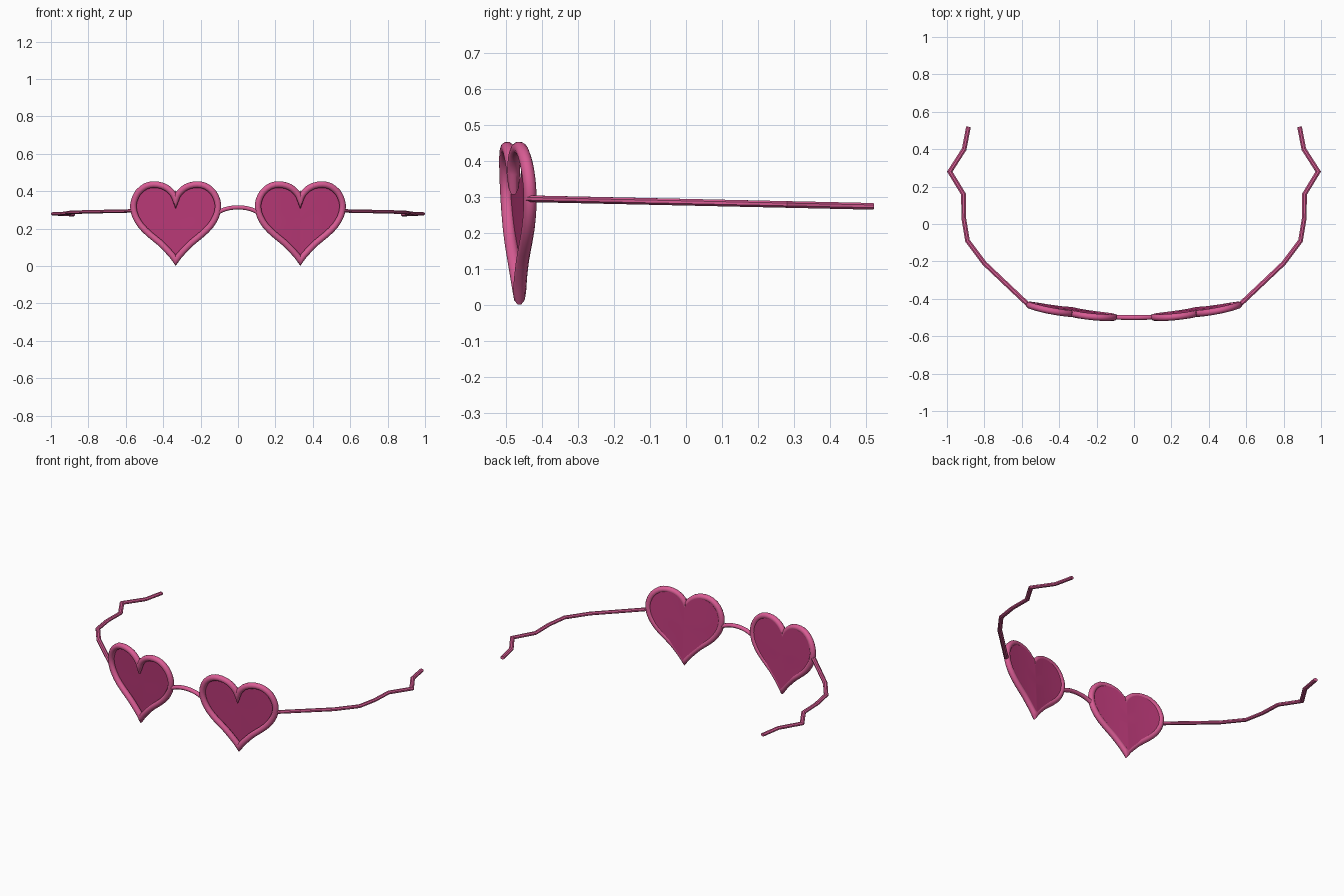
import bpy, bmesh, math
from mathutils import Vector

if "Cube" in bpy.data.objects:
    bpy.data.objects.remove(bpy.data.objects["Cube"])


def material(name, rgb):
    m = bpy.data.materials.new(name)
    m.diffuse_color = (*rgb, 1)
    m.use_nodes = True
    m.node_tree.nodes["Principled BSDF"].inputs["Base Color"].default_value = m.diffuse_color
    return m


PINK = material("frame pink", (0.69, 0.107, 0.296))
BERRY = material("lens berry", (0.50, 0.042, 0.19))
CX = 0.333  # heart centre


def bend(x, z):
    """Depth of the wrapped front face."""
    return -0.5 + 0.215 * x * x + 0.05 * (0.3 - z)


def finish(name, bm, mat, mirror, angle):
    bmesh.ops.recalc_face_normals(bm, faces=bm.faces)
    me = bpy.data.meshes.new(name)
    bm.to_mesh(me)
    bm.free()
    ob = bpy.data.objects.new(name, me)
    bpy.context.collection.objects.link(ob)
    me.materials.append(mat)
    bpy.ops.object.select_all(action='DESELECT')
    ob.select_set(True)
    bpy.context.view_layer.objects.active = ob
    bpy.ops.object.shade_smooth_by_angle(angle=math.radians(angle))
    if mirror:
        mod = ob.modifiers.new("mirror", 'MIRROR')
        mod.use_mirror_merge = False
    return ob


def tube(name, pts, up, r_side, r_up, sides, closed=False, mirror=True, angle=40):
    """Sweep an ellipse along a path with mitred corners."""
    bm = bmesh.new()
    pts = [Vector(p) for p in pts]
    n = len(pts)
    rings = []
    for i, p in enumerate(pts):
        a = pts[i - 1] if (closed or i > 0) else None
        b = pts[(i + 1) % n] if (closed or i < n - 1) else None
        d1 = (p - a).normalized() if a else (b - p).normalized()
        d2 = (b - p).normalized() if b else d1
        t = (d1 + d2).normalized()
        side = t.cross(Vector(up)).normalized()
        v = side.cross(t)
        s = r_side / max(t.dot(d1), 0.3)
        ring = []
        for k in range(sides):
            w = math.tau * (k + 0.5) / sides
            ring.append(bm.verts.new(p + side * s * math.cos(w) + v * r_up * math.sin(w)))
        rings.append(ring)
    for i in range(n if closed else n - 1):
        q, w = rings[i], rings[(i + 1) % n]
        for k in range(sides):
            j = (k + 1) % sides
            bm.faces.new((q[k], q[j], w[j], w[k]))
    if not closed:
        bm.faces.new(rings[0])
        bm.faces.new(rings[-1])
    return finish(name, bm, PINK, mirror, angle)


def smooth_path(pts, steps):
    """Catmull-Rom subdivision of an open path."""
    pts = [Vector(p) for p in pts]
    ext = [2 * pts[0] - pts[1]] + pts + [2 * pts[-1] - pts[-2]]
    out = []
    for i in range(1, len(ext) - 2):
        a, b, c, d = ext[i - 1:i + 3]
        for k in range(steps):
            t = k / steps
            out.append(0.5 * (2 * b + (c - a) * t + (2 * a - 5 * b + 4 * c - d) * t * t
                              + (3 * b - a - 3 * c + d) * t ** 3))
    return out + [pts[-1]]


# heart outline: right half from notch to tip, then mirrored
half = smooth_path([(0, .355), (.012, .382), (.04, .412), (.075, .43), (.117, .436),
                    (.16, .427), (.2, .395), (.222, .35), (.226, .31), (.215, .265),
                    (.185, .215), (.14, .17), (.085, .125), (.045, .085),
                    (.018, .055), (0, .031)], 2)
heart = half + [Vector((-p.x, p.y)) for p in reversed(half[1:-1])]

# heart rims
tube("heart_rim", [(CX + p.x, bend(CX + p.x, p.y), p.y) for p in heart],
     (0, 1, 0), 0.018, 0.018, 10, closed=True, angle=60)

# lenses: concentric rings, set to the back of the rim with a soft centre keel
bm = bmesh.new()
mid = Vector((0, 0.25))


def lens_vert(p):
    keel = 0.010 * (1 - abs(p.x) / 0.23)
    return bm.verts.new((CX + p.x, bend(CX + p.x, p.y) + 0.010 + keel, p.y))


centre = lens_vert(mid)
rings = [[lens_vert(mid + (p - mid) * s) for p in heart] for s in (0.33, 0.67, 0.97)]
for k in range(len(heart)):
    j = (k + 1) % len(heart)
    bm.faces.new((centre, rings[0][k], rings[0][j]))
    for a, b in zip(rings, rings[1:]):
        bm.faces.new((a[k], b[k], b[j], a[j]))
finish("heart_lens", bm, BERRY, True, 10)

# nose bridge
arch = smooth_path([(-.112, .282), (-.085, .298), (-.045, .31), (0, .314),
                    (.045, .31), (.085, .298), (.112, .282)], 2)
tube("nose_bridge", [(p.x, bend(p.x, 0.3), p.y) for p in arch],
     (0, 1, 0), 0.012, 0.014, 8, mirror=False, angle=60)

# temple arms with their zigzag ends
plan = [(.562, -.435), (.80, -.21), (.89, -.09), (.91, .03), (.912, .16),
        (.985, .28), (.908, .40), (.885, .52)]
tube("temple_arm", [(x, y, 0.295 - 0.021 * (y + 0.43) / 0.95) for x, y in plan],
     (0, 0, 1), 0.0135, 0.010, 8, angle=30)
